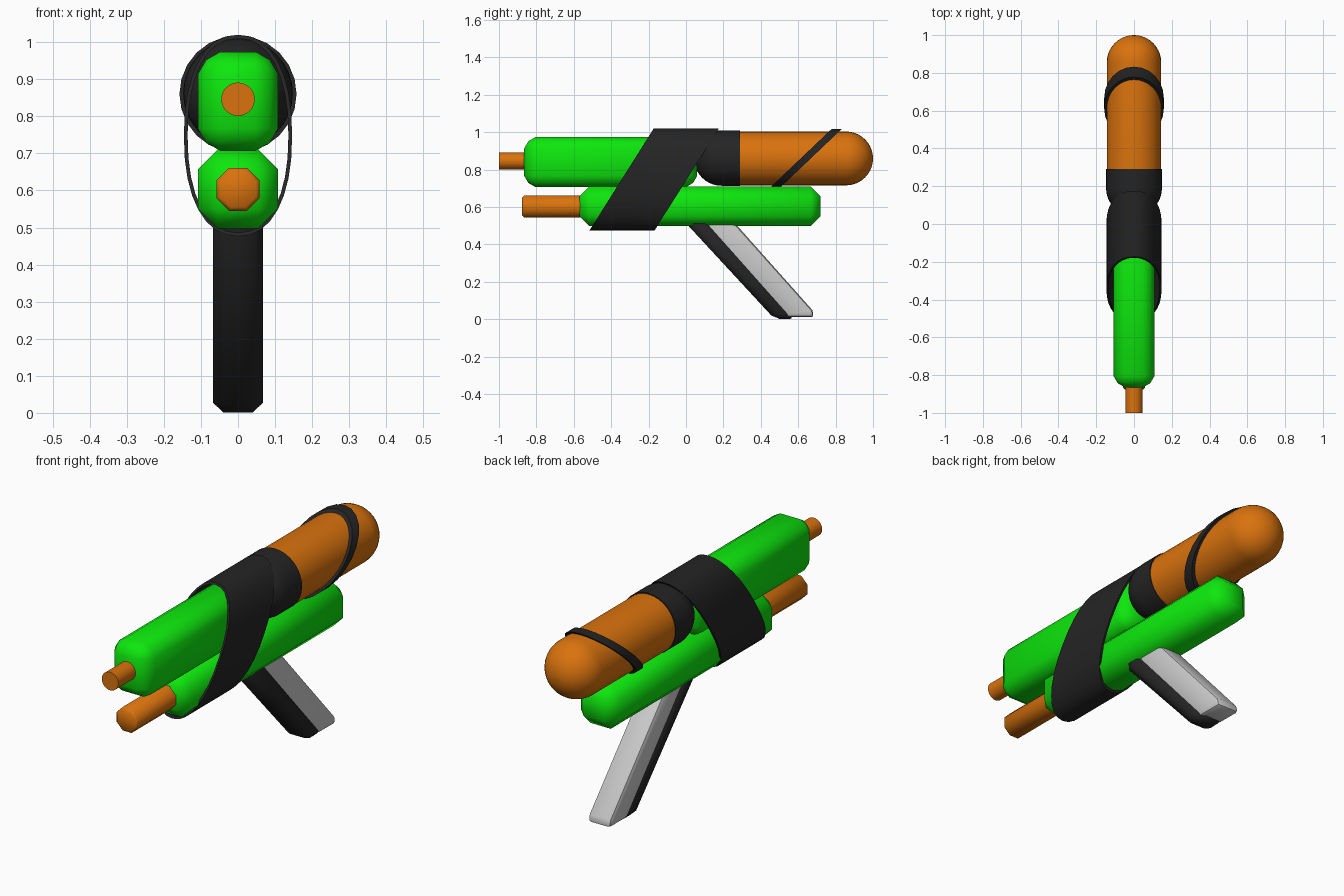
import bpy, bmesh
from math import sin, cos, pi, radians, copysign

if "Cube" in bpy.data.objects:
    bpy.data.objects.remove(bpy.data.objects["Cube"])


def material(name, rgb):
    m = bpy.data.materials.new(name)
    m.diffuse_color = (*rgb, 1)
    m.use_nodes = True
    m.node_tree.nodes["Principled BSDF"].inputs["Base Color"].default_value = m.diffuse_color
    return m


GREEN = material("green_plastic", (0.004, 0.80, 0.004))
ORANGE = material("orange_plastic", (0.70, 0.17, 0.004))
BLACK = material("black_rubber", (0.018, 0.018, 0.018))
GREY = material("grey_plastic", (0.6, 0.6, 0.6))


def finish(name, bm, mat=None, bevel=0, segments=1, shape=0.5, smooth=30):
    bmesh.ops.recalc_face_normals(bm, faces=bm.faces)
    me = bpy.data.meshes.new(name)
    bm.to_mesh(me)
    bm.free()
    ob = bpy.data.objects.new(name, me)
    bpy.context.collection.objects.link(ob)
    if mat:
        me.materials.append(mat)
    if bevel:
        b = ob.modifiers.new("bevel", 'BEVEL')
        b.width, b.segments, b.profile = bevel, segments, shape
        b.limit_method, b.angle_limit = 'ANGLE', radians(30)
        # Bake the bevel so that smoothing sees the final edges
        bpy.context.view_layer.objects.active = ob
        bpy.ops.object.modifier_apply(modifier=b.name)
    bpy.ops.object.select_all(action='DESELECT')
    bpy.context.view_layer.objects.active = ob
    ob.select_set(True)
    bpy.ops.object.shade_smooth_by_angle(angle=radians(smooth))
    return ob


def extrude(name, profile, half, mat=None, **kw):
    """Extrude a (y, z) outline symmetrically along x."""
    bm = bmesh.new()
    face = bm.faces.new([bm.verts.new((-half, y, z)) for y, z in profile])
    new = bmesh.ops.extrude_face_region(bm, geom=[face])["geom"]
    bmesh.ops.translate(bm, vec=(2 * half, 0, 0),
                        verts=[v for v in new if isinstance(v, bmesh.types.BMVert)])
    # The starting face has to survive as the closing cap
    bm.edges.ensure_lookup_table()
    bmesh.ops.holes_fill(bm, edges=[e for e in bm.edges if e.is_boundary], sides=0)
    return finish(name, bm, mat, **kw)


def block(name, y0, y1, z0, z1, half, mat, **kw):
    return extrude(name, [(y0, z0), (y1, z0), (y1, z1), (y0, z1)], half, mat, **kw)


def lathe(name, profile, z, mat, n=32, turn=0, **kw):
    """Revolve (y, radius) points around a y-parallel axis at height z."""
    bm = bmesh.new()
    rings = [[bm.verts.new((r * cos(2 * pi * i / n + turn), y,
                            z + r * sin(2 * pi * i / n + turn))) for i in range(n)]
             for y, r in profile]
    for a, b in zip(rings, rings[1:]):
        for i in range(n):
            j = (i + 1) % n
            bm.faces.new((a[i], a[j], b[j], b[i]))
    bm.faces.new(rings[0])
    bm.faces.new(rings[-1])
    return finish(name, bm, mat, **kw)


def strap(name, a, b, y, z, half, slope, mat, n, thick=0.01, power=2.0):
    """Thin (super)elliptical band sheared along y with height."""
    bm = bmesh.new()
    loops = []
    for inset, side in ((0, -1), (0, 1), (thick, 1), (thick, -1)):
        loops.append([])
        for i in range(n):
            t = 2 * pi * i / n + pi / 2
            c, s = (copysign(abs(f) ** (2 / power), f) for f in (cos(t), sin(t)))
            dz = (b - inset) * s
            loops[-1].append(bm.verts.new(((a - inset) * c,
                                           y + slope * dz + side * half, z + dz)))
    for k in range(4):
        p, q = loops[k], loops[(k + 1) % 4]
        for i in range(n):
            j = (i + 1) % n
            bm.faces.new((p[i], p[j], q[j], q[i]))
    return finish(name, bm, mat)


# Green housings
block("upper_body", -0.865, 0.06, 0.707, 0.974, 0.108, GREEN,
      bevel=0.06, segments=2, shape=0.4, smooth=60)
block("lower_body", -0.57, 0.72, 0.498, 0.71, 0.108, GREEN, bevel=0.053, smooth=60)

# Front nozzle and octagonal pump rod
lathe("nozzle", [(-1.0, 0.045), (-0.8, 0.045)], 0.846, ORANGE)
lathe("pump_rod", [(-0.876, 0.052), (-0.866, 0.063), (-0.45, 0.063)], 0.603, ORANGE,
      n=8, turn=pi / 8, smooth=46)

# Round-ended tank with its black collar
dome = [pi / 2 * i / 10 for i in range(11)]
lathe("tank", [(0.25, 0.144)] + [(0.855 + 0.145 * sin(t), max(0.144 * cos(t), 0.0005))
                                 for t in dome], 0.86, ORANGE)
lathe("tank_collar", [(0.19 - 0.148 * sin(t), max(0.148 * cos(t), 0.0005))
                      for t in reversed(dome)] + [(0.29, 0.148)], 0.862, BLACK)

# Slanted straps
strap("body_strap", 0.146, 0.272, -0.17, 0.748, 0.174, 0.63, BLACK, 32, power=2.25)
strap("tank_strap", 0.158, 0.158, 0.64, 0.86, 0.027, 1.05, BLACK, 24, thick=0.02)

# Raked handle: black front and grey back
extrude("grip_front", [(-0.08, 0.60), (0.475, 0.0), (0.590, 0.004), (0.058, 0.60)], 0.068,
        BLACK, bevel=0.028, smooth=60)
extrude("grip_back", [(0.02, 0.60), (0.54, 0.011), (0.685, 0.011), (0.675, 0.05), (0.185, 0.60)],
        0.062, GREY, bevel=0.018, segments=2)
